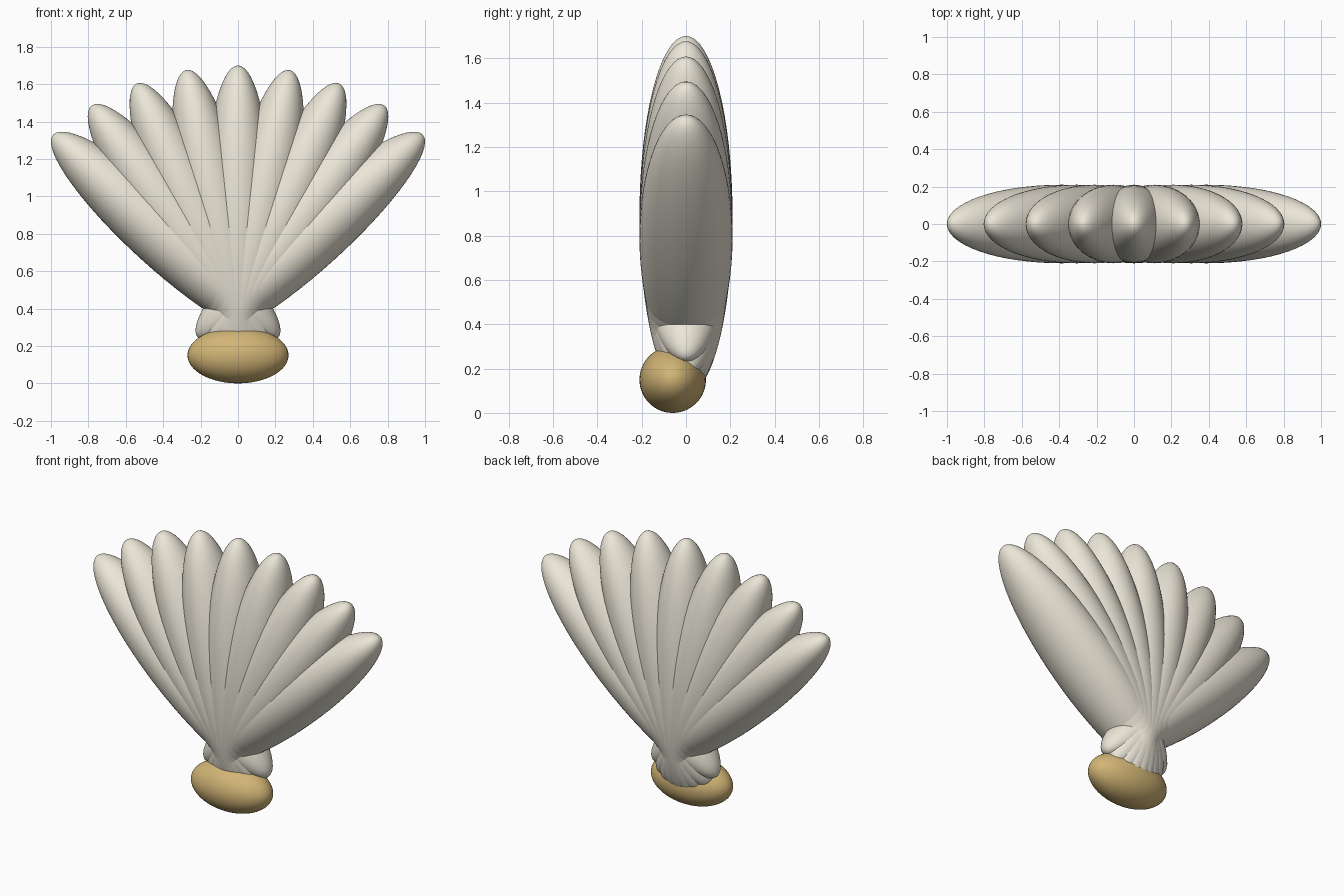
import bpy
from math import sin, cos, radians

if "Cube" in bpy.data.objects:
    bpy.data.objects.remove(bpy.data.objects["Cube"])


def material(name, color):
    m = bpy.data.materials.new(name)
    m.diffuse_color = (*color, 1)
    m.use_nodes = True
    m.node_tree.nodes["Principled BSDF"].inputs["Base Color"].default_value = m.diffuse_color
    return m


cream = material("cream", (0.83, 0.79, 0.68))
gold = material("gold", (0.64, 0.46, 0.18))


def ellipsoid(name, center, radii, mat, angle=0.0):
    bpy.ops.mesh.primitive_uv_sphere_add(
        segments=48, ring_count=32, radius=1, location=center, rotation=(0, angle, 0))
    ob = bpy.context.object
    ob.name = name
    ob.scale = radii
    ob.data.materials.append(mat)
    bpy.ops.object.shade_smooth()
    return ob


# Nine long blades spread in a fan, 12 degrees apart, crossing near the base
for i in range(-4, 5):
    a = radians(12 * i)
    ellipsoid(f"fan_blade_{i + 5}", (0.52 * sin(a), 0, 0.58 + 0.31 * cos(a)),
              (0.18, 0.21, 0.81), cream, a)

# Rounded knot that the fan rests on, set slightly to the front
ellipsoid("base_knot", (0, -0.06, 0.15), (0.27, 0.15, 0.15), gold)
